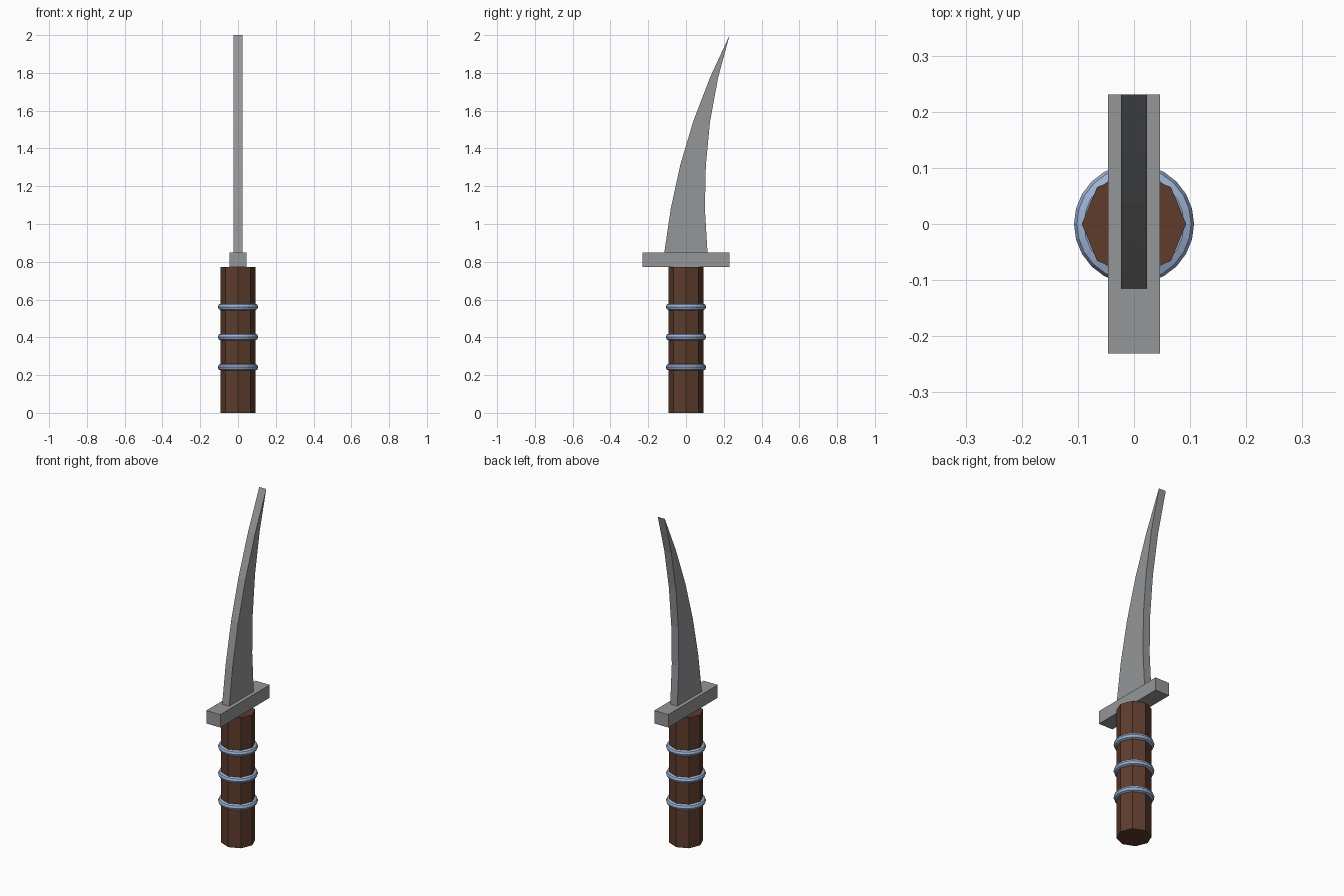
import bpy, bmesh, math

if "Cube" in bpy.data.objects:
    bpy.data.objects.remove(bpy.data.objects["Cube"])


def material(name, rgb):
    m = bpy.data.materials.new(name)
    m.diffuse_color = (*rgb, 1)
    m.use_nodes = True
    m.node_tree.nodes["Principled BSDF"].inputs["Base Color"].default_value = m.diffuse_color
    return m


STEEL = material("steel grey", (0.30, 0.305, 0.315))
WOOD = material("dark brown wood", (0.112, 0.045, 0.027))
RING = material("pale blue metal", (0.34, 0.45, 0.66))


def finish(obj, name, mat):
    obj.name = name
    obj.data.materials.append(mat)
    return obj


# Octagonal grip with corners on the axes
bpy.ops.mesh.primitive_cylinder_add(vertices=8, radius=0.093, depth=0.772,
                                    location=(0, 0, 0.386))
finish(bpy.context.object, "grip", WOOD)

# Three rings around the grip
for i, z in enumerate((0.242, 0.402, 0.561)):
    bpy.ops.mesh.primitive_torus_add(major_segments=24, minor_segments=8,
                                     major_radius=0.089, minor_radius=0.018,
                                     location=(0, 0, z))
    ring = finish(bpy.context.object, f"grip_ring_{i + 1}", RING)
    ring.data.shade_flat()

# Cross guard
bpy.ops.mesh.primitive_cube_add(size=1, location=(0, 0, 0.81))
guard = finish(bpy.context.object, "guard", STEEL)
guard.scale = (0.092, 0.462, 0.076)

# Curved blade: rows of (height, front edge y, back edge y), then one tip ridge
rows = [(0.848, -0.115, 0.114), (1.08, -0.081, 0.100), (1.31, -0.031, 0.105),
        (1.54, 0.037, 0.127), (1.775, 0.127, 0.170)]
tip = (0.231, 2.0)
half = 0.023
bm = bmesh.new()
grid = [[bm.verts.new((x, y, z)) for x, y in
         ((-half, a), (half, a), (half, b), (-half, b))] for z, a, b in rows]
bm.faces.new(grid[0][::-1])
for low, high in zip(grid, grid[1:]):
    for k in range(4):
        n = (k + 1) % 4
        bm.faces.new((low[k], low[n], high[n], high[k]))
left, right = (bm.verts.new((x, *tip)) for x in (-half, half))
a, b, c, d = grid[-1]
for face in ((a, b, right, left), (b, c, right), (c, d, left, right), (d, a, left)):
    bm.faces.new(face)
bmesh.ops.recalc_face_normals(bm, faces=bm.faces)
mesh = bpy.data.meshes.new("blade")
bm.to_mesh(mesh)
bm.free()
blade = bpy.data.objects.new("blade", mesh)
bpy.context.collection.objects.link(blade)
finish(blade, "blade", STEEL)
